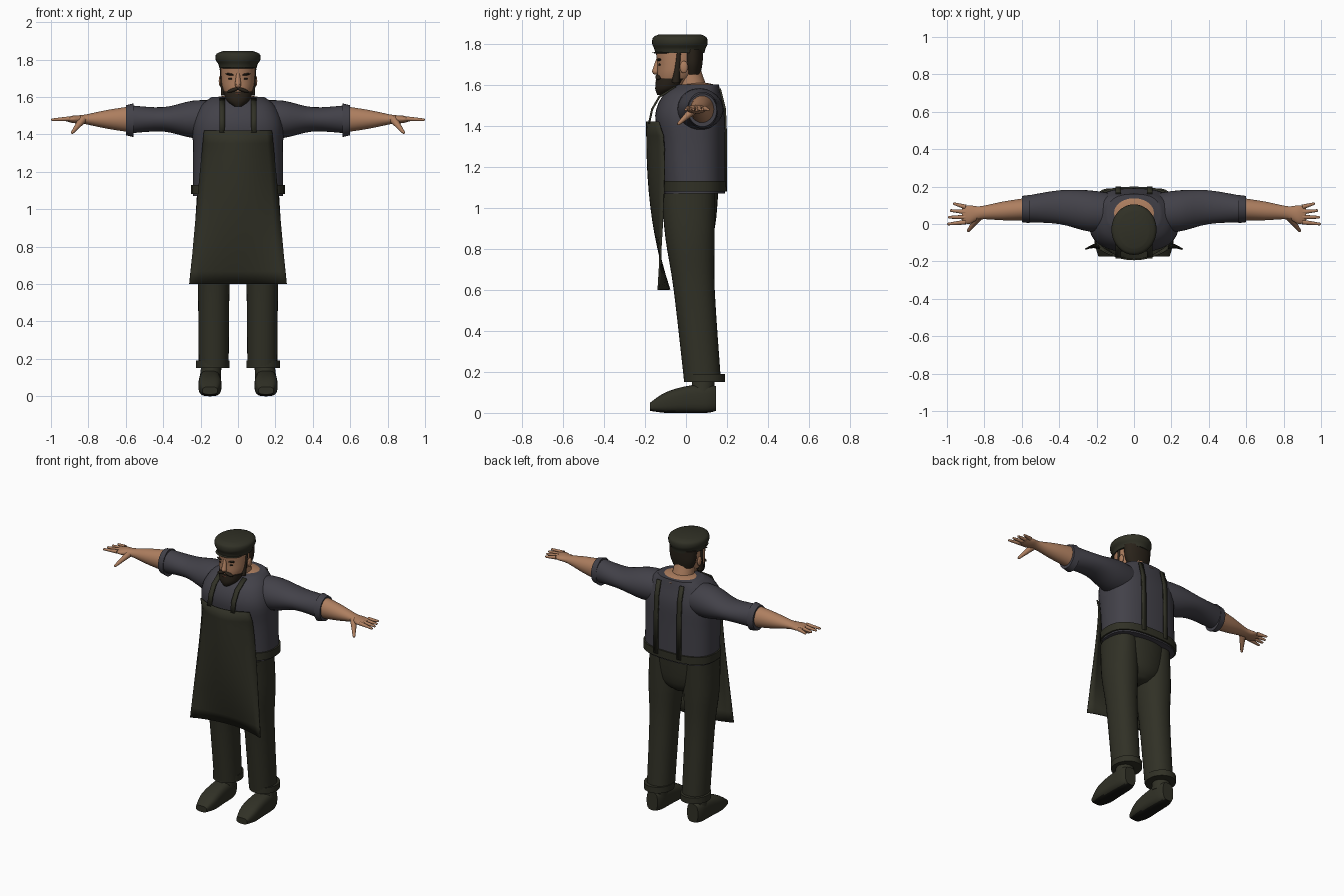
import bpy, bmesh
from math import cos, sin, pi, radians, sqrt, copysign
from mathutils import Matrix, Euler, Vector

cube = bpy.data.objects.get("Cube")
if cube:
    bpy.data.objects.remove(cube, do_unlink=True)


def material(name, red, green, blue):
    mat = bpy.data.materials.new(name)
    mat.use_nodes = True
    mat.diffuse_color = (red, green, blue, 1)
    node = next(n for n in mat.node_tree.nodes if n.type == 'BSDF_PRINCIPLED')
    node.inputs["Base Color"].default_value = mat.diffuse_color
    return mat


shirt_grey = material("slate_shirt", .055, .053, .066)
olive = material("dark_olive_cloth", .03, .03, .019)
skin = material("tan_skin", .42, .21, .115)
hair = material("dark_brown_hair", .022, .016, .01)
sole_black = material("black_sole", .008, .008, .006)
lip_brown = material("brown_lip", .22, .08, .05)


def finish(name, bm, mat, mirror):
    """Turn a bmesh into a smooth shaded object, mirrored across x on request."""
    bmesh.ops.recalc_face_normals(bm, faces=bm.faces[:])
    mesh = bpy.data.meshes.new(name)
    bm.to_mesh(mesh)
    bm.free()
    mesh.materials.append(mat)
    obj = bpy.data.objects.new(name, mesh)
    bpy.context.scene.collection.objects.link(obj)
    for other in bpy.context.selected_objects:
        other.select_set(False)
    obj.select_set(True)
    bpy.context.view_layer.objects.active = obj
    bpy.ops.object.shade_smooth_by_angle(angle=radians(45))
    if mirror:
        obj.modifiers.new("mirror", 'MIRROR').use_mirror_merge = False
    return obj


def smooth_rows(rows, steps=4):
    """Fill in a smooth curve between the key rows."""
    padded = [rows[0], *rows, rows[-1]]
    result = []
    for before, start, end, after in zip(padded, padded[1:], padded[2:], padded[3:]):
        for step in range(steps):
            t = step / steps
            result.append([b + t * ((c - a) + t * ((a + a - 5 * b + 4 * c - d)
                           + t * (3 * (b - c) + d - a))) / 2
                           for a, b, c, d in zip(before, start, end, after)])
    return result + [rows[-1]]


def loft(name, axis, fixed, rows, mat, mirror=False, power=2, sides=32):
    """Rows hold the position on the axis, the drifting centre and two radii."""
    bm = bmesh.new()
    rings = []
    for along, drift, wide, deep in smooth_rows(rows):
        ring = []
        for i in range(sides):
            c, s = cos(2 * pi * i / sides), sin(2 * pi * i / sides)
            u = wide * copysign(abs(c) ** (2 / power), c)
            v = deep * copysign(abs(s) ** (2 / power), s)
            place = {'x': (along, drift + u, fixed + v),
                     'y': (fixed + u, along, drift + v),
                     'z': (fixed + u, drift + v, along)}
            ring.append(bm.verts.new(place[axis]))
        rings.append(ring)
    for low, high in zip(rings, rings[1:]):
        for i in range(sides):
            bm.faces.new((low[i - 1], low[i], high[i], high[i - 1]))
    bm.faces.new(rings[0])
    bm.faces.new(rings[-1])
    return finish(name, bm, mat, mirror)


def blob(name, centre, radii, mat, mirror=False, tilt=0):
    bm = bmesh.new()
    place = Matrix.LocRotScale(Vector(centre), Euler((0, radians(tilt), 0)), Vector(radii))
    bmesh.ops.create_uvsphere(bm, u_segments=24, v_segments=12, radius=1, matrix=place)
    finish(name, bm, mat, mirror)


def taper(name, start, end, start_radius, end_radius, mat, mirror=False):
    """Tapered round bar with a rounded tip."""
    bm = bmesh.new()
    start, end = Vector(start), Vector(end)
    way = end - start
    place = Matrix.LocRotScale((start + end) / 2, way.to_track_quat('Z', 'Y'), None)
    bmesh.ops.create_cone(bm, cap_ends=True, segments=16, radius1=start_radius,
                          radius2=end_radius, depth=way.length, matrix=place)
    bmesh.ops.create_uvsphere(bm, u_segments=16, v_segments=8, radius=end_radius,
                              matrix=Matrix.Translation(end))
    finish(name, bm, mat, mirror)


def sheet(name, grid, mat, thickness, mirror=False):
    """Cloth panel through a grid of points."""
    bm = bmesh.new()
    rows = [[bm.verts.new(point) for point in row] for row in grid]
    for low, high in zip(rows, rows[1:]):
        for a, b, c, d in zip(low, low[1:], high[1:], high):
            bm.faces.new((a, b, c, d))
    solid = finish(name, bm, mat, mirror).modifiers.new("thickness", 'SOLIDIFY')
    solid.thickness = thickness
    solid.offset = 0


# Shirt body, sleeves and rolled cuffs
loft("shirt_body", 'z', 0, [(1.07, .04, .24, .15), (1.3, .03, .24, .16), (1.45, .02, .24, .17),
                            (1.55, .03, .2, .14), (1.6, .06, .14, .1)], shirt_grey, power=2.6)
loft("sleeve", 'x', 1.48, [(.1, .06, .1, .1), (.24, .07, .11, .1), (.4, .09, .09, .065),
                           (.58, .08, .07, .075)], shirt_grey, mirror=True)
loft("sleeve_cuff", 'x', 1.475, [(.56, .08, .075, .09), (.6, .08, .07, .08)],
     shirt_grey, mirror=True)

# Bare forearm, palm, fingers and thumb
loft("forearm", 'x', 1.48, [(.57, .08, .06, .07), (.7, .07, .05, .05), (.82, .06, .035, .025),
                            (.88, .05, .05, .02), (.92, .05, .04, .01)], skin, mirror=True)
for i, finger in enumerate(("index", "middle", "ring", "little")):
    taper(finger + "_finger", (.9, .01 + .027 * i, 1.483), (.992 - .0035 * i * i, .036 * i, 1.478),
          .013, .007, skin, mirror=True)
taper("thumb", (.83, .04, 1.48), (.885, -.035, 1.41), .022, .008, skin, mirror=True)

# Neck and open neckline
blob("neckline", (0, .06, 1.58), (.145, .105, .03), skin)
taper("neck", (0, .03, 1.58), (0, 0, 1.7), .07, .06, skin)

# Head and face
loft("head", 'z', 0, [(1.56, -.08, .04, .05), (1.64, -.05, .08, .09), (1.7, -.04, .09, .1),
                      (1.78, -.04, .09, .11)], skin)
taper("nose", (0, -.135, 1.73), (0, -.148, 1.665), .008, .017, skin)
blob("ear", (.093, -.01, 1.685), (.01, .02, .03), skin, mirror=True)
blob("eye", (.037, -.128, 1.697), (.016, .006, .005), hair, mirror=True)
blob("eyebrow", (.04, -.13, 1.72), (.026, .01, .006), hair, mirror=True, tilt=-8)
blob("lower_lip", (0, -.142, 1.617), (.017, .006, .005), lip_brown)

# Beard, moustache and hair
loft("beard", 'z', 0, [(1.55, -.12, .02, .02), (1.58, -.09, .06, .06), (1.63, -.06, .08, .085)],
     hair)
blob("moustache", (.025, -.135, 1.637), (.034, .015, .01), hair, mirror=True, tilt=18)
taper("sideburn", (.07, -.05, 1.61), (.088, -.035, 1.75), .02, .01, hair, mirror=True)
loft("back_hair", 'z', 0, [(1.65, .03, .07, .04), (1.7, .03, .09, .05), (1.77, .03, .095, .055)],
     hair)

# Flat round cap with a short peak
loft("cap", 'z', 0, [(1.755, -.03, .1, .12), (1.775, -.03, .105, .125), (1.8, -.03, .12, .135),
                     (1.83, -.03, .115, .13), (1.845, -.03, .08, .1)], olive)
blob("cap_peak", (0, -.09, 1.755), (.09, .075, .005), olive)

# Belt and trousers
loft("belt", 'z', 0, [(1.08, .04, .25, .16), (1.13, .04, .25, .16)], olive, power=2.6)
loft("trouser_seat", 'z', 0, [(.83, .02, .06, .07), (.9, .02, .18, .12), (1.12, .02, .21, .14)],
     olive)
loft("trouser_leg", 'z', .13, [(.16, .08, .08, .09), (.6, .04, .085, .1), (.85, .02, .1, .12),
                               (1.07, .01, .09, .13)], olive, mirror=True, power=2.2)
loft("trouser_cuff", 'z', .135, [(.15, .09, .09, .1), (.19, .09, .09, .1)], olive, mirror=True)

# Shoes with a dark underside
taper("ankle", (.147, .08, .1), (.14, .09, .2), .058, .052, olive, mirror=True)
shoe = loft("shoe", 'y', .15, [(-.175, .03, .04, .02), (-.1, .05, .06, .05), (0, .065, .06, .065),
                               (.1, .07, .055, .07), (.145, .07, .04, .06)],
            olive, mirror=True, power=3)
shoe.data.materials.append(sole_black)
for face in shoe.data.polygons:
    if face.normal.z < -.8:
        face.material_index = 1

# Apron: flares downward, wraps the sides and folds inward at the hem
apron = []
for row in range(13):
    t = row / 12
    half_width = .18 + .08 * t
    middle = -.19 + .11 * t ** 2.5
    edge = -.135 + .03 * sin(pi * sqrt(t))
    columns = [i / 6 for i in range(-6, 7)]
    apron.append([(half_width * u, middle + (edge - middle) * u * u, 1.42 - .82 * t)
                  for u in columns])
sheet("apron", apron, olive, .008)

# Apron straps, front and back
straps = {
    "front_strap": [(-.18, 1.41), (-.165, 1.48), (-.13, 1.54), (-.05, 1.59)],
    "back_strap": [(.165, 1.58), (.19, 1.48), (.195, 1.35), (.195, 1.1)],
}
for name, path in straps.items():
    sheet(name, [[(x, y, z) for x in (.07, .1)] for y, z in path], olive, .01, mirror=True)
